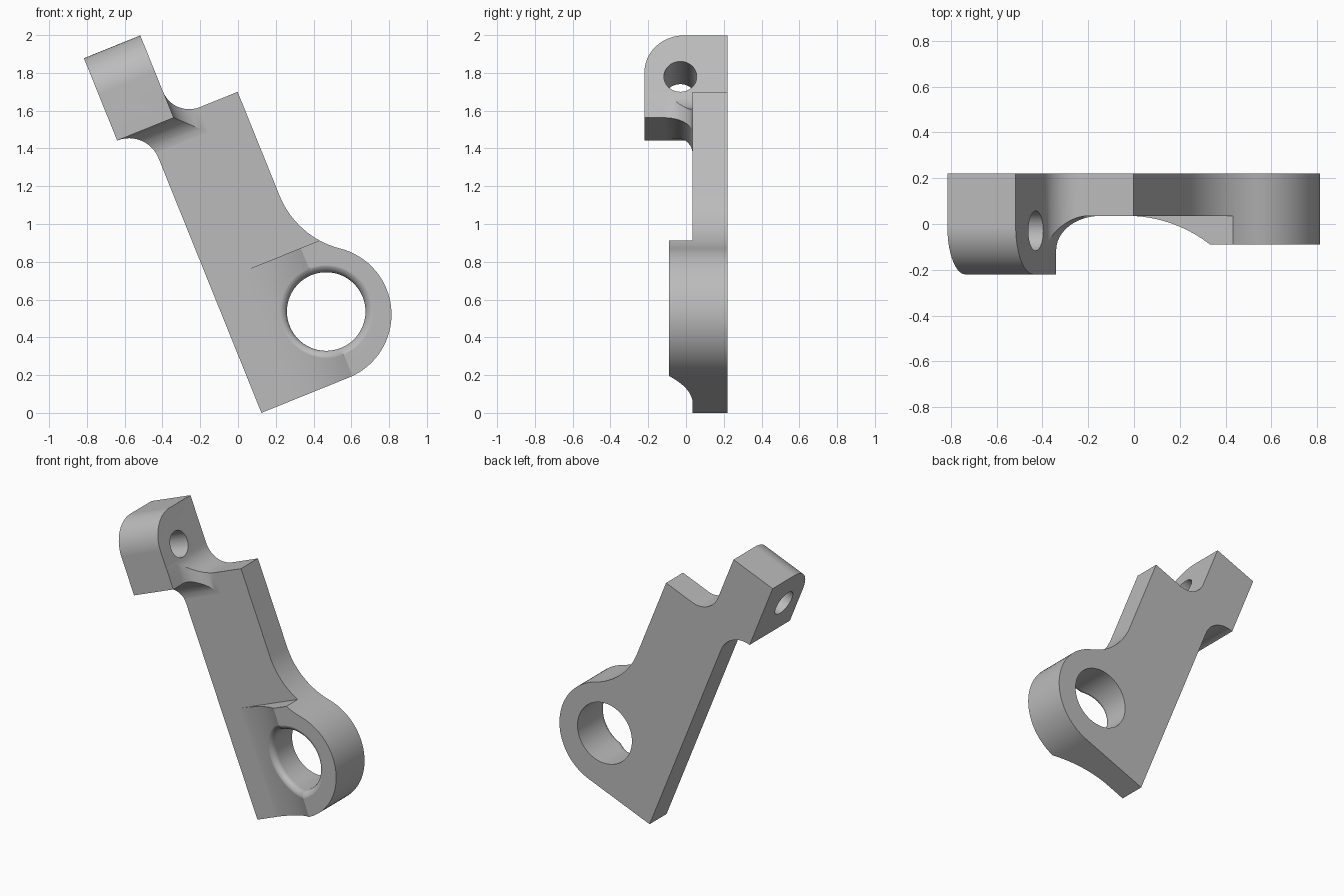
import bpy, bmesh
from math import sin, cos, pi, radians, sqrt
from mathutils import Matrix

cube = bpy.data.objects.get("Cube")
if cube:
    bpy.data.objects.remove(cube)

BACK, ARM_FRONT, BOSS_FRONT, BLOCK_FRONT = 0.22, 0.035, -0.09, -0.22
BLOCK_SIDE, BLOCK_BASE, BLOCK_TOP = 0.154, 1.623, 2.093


def arc(cx, cy, r, a0, a1, n=16):
    angles = [radians(a0 + (a1 - a0) * i / n) for i in range(n + 1)]
    return [(cx + r * cos(a), cy + r * sin(a)) for a in angles]


def loft(name, rings):
    """Closed solid skinned through rings with equal point counts."""
    bm = bmesh.new()
    loops = [[bm.verts.new(p) for p in ring] for ring in rings]
    n = len(loops[0])
    for a, b in zip(loops, loops[1:]):
        for i in range(n):
            j = (i + 1) % n
            bm.faces.new((a[i], a[j], b[j], b[i]))
    bm.faces.new(loops[0][::-1])
    bm.faces.new(loops[-1])
    bmesh.ops.recalc_face_normals(bm, faces=bm.faces)
    mesh = bpy.data.meshes.new(name)
    bm.to_mesh(mesh)
    bm.free()
    obj = bpy.data.objects.new(name, mesh)
    bpy.context.collection.objects.link(obj)
    return obj


def combine(target, tool, operation):
    mod = target.modifiers.new(operation, 'BOOLEAN')
    mod.operation, mod.solver, mod.object = operation, 'EXACT', tool
    bpy.context.view_layer.objects.active = target
    bpy.ops.object.modifier_apply(modifier=mod.name)
    bpy.data.objects.remove(tool)


# Outline of the whole lever, drawn with the arm upright
outline = [(0, 0)]
outline += arc(0.5, 0.36, 0.36, -90, 53.8, 32)
outline += arc(0.99, 1.03, 0.47, 233.8, 180)[1:]
outline += [(0.52, BLOCK_BASE)]
outline += arc(0.304, 1.773, 0.15, 270, 180)
outline += [(BLOCK_SIDE, BLOCK_TOP), (-0.168, BLOCK_TOP)]
outline += arc(-0.168, 1.455, 0.168, 90, 0)
lever = loft("lever_arm", [[(u, y, v) for u, v in outline] for y in (BLOCK_FRONT, BACK)])


def rect(u0, u1, v0, v1, y):
    return [(u0, y, v0), (u1, y, v0), (u1, y, v1), (u0, y, v1)]


# Thickness envelope: thin slab for the arm
envelope = loft("envelope", [rect(-1, 2, -1, 3, ARM_FRONT), rect(-1, 2, -1, 3, 0.4)])

# Upper block with a mitred fillet running into the arm
R = 0.15
steps = [(0, -0.4)]
steps += [(R - R * cos(i * pi / 24), ARM_FRONT + 0.0005 - R + R * sin(i * pi / 24)) for i in range(13)]
steps += [(R, 0.1)]
block = loft("block", [rect(-0.6, BLOCK_SIDE + 0.001 + d, BLOCK_BASE - d, 2.5, y) for d, y in steps])
combine(envelope, block, 'UNION')

# Lower boss whose front sweeps down to the arm in a hollow curve
U0, U1 = 0.13, 0.52
RISE = ARM_FRONT - BOSS_FRONT
SWEEP = ((U1 - U0) ** 2 + RISE ** 2) / (2 * RISE)


def front_at(u):
    if u <= U0:
        return ARM_FRONT
    if u >= U1:
        return BOSS_FRONT
    return ARM_FRONT - SWEEP + sqrt(SWEEP ** 2 - (u - U0) ** 2)


us = [U0 + (U1 - U0) * i / 24 for i in range(25)]
profile = [(U0, 0.1)] + [(u, front_at(u) + 0.0005) for u in us]
profile += [(1.3, BOSS_FRONT), (1.3, 0.1)]
boss = loft("boss", [[(u, y, v) for u, y in profile] for v in (-0.2, 0.731)])
combine(envelope, boss, 'UNION')
combine(lever, envelope, 'INTERSECT')

# Rounded upper front edge of the block
side = [(0.4, -0.5), (0.4, BLOCK_TOP + 0.1), (-0.01, BLOCK_TOP + 0.1)]
side += arc(-0.01, BLOCK_TOP - 0.21, 0.21, 90, 180, 20) + [(-0.22, 1.5), (-0.4, 1.5), (-0.4, -0.5)]
rounding = loft("rounding", [[(u, y, v) for y, v in side] for u in (-1, 2)])
combine(lever, rounding, 'INTERSECT')

# Large bore with a rounded rim that follows the hollow front
HOLE, RIM, N = 0.208, 0.05, 64


def bore_ring(r, offset=None, y=None):
    ring = []
    for i in range(N):
        a = 2 * pi * i / N
        u = 0.519 + r * cos(a)
        ring.append((u, front_at(u) + offset if y is None else y, 0.369 + r * sin(a)))
    return ring


rings = [bore_ring(HOLE, y=0.4)]
for i in range(9):
    a = i * pi / 16
    rings.append(bore_ring(HOLE + RIM * (1 - cos(a)), RIM * (1 - sin(a)) - 0.001))
rings.append(bore_ring(HOLE + RIM, y=-0.4))
combine(lever, loft("bore", rings), 'DIFFERENCE')

# Cross hole through the block
pin = arc(-0.03, 1.858, 0.087, 0, 360, 40)[:-1]
combine(lever, loft("pin_hole", [[(u, y, v) for y, v in pin] for u in (-0.5, 0.5)]), 'DIFFERENCE')

# Tilt the lever and set it on the ground
lever.data.transform(Matrix.Translation((0.124, 0, 0)) @ Matrix.Rotation(radians(-22), 4, 'Y'))

# Plain grey metal
grey = bpy.data.materials.new("plain grey")
grey.use_nodes = True
colour = (0.5, 0.5, 0.5, 1)
grey.diffuse_color = colour
grey.node_tree.nodes["Principled BSDF"].inputs["Base Color"].default_value = colour
lever.data.materials.clear()
lever.data.materials.append(grey)
for poly in lever.data.polygons:
    poly.material_index = 0

bpy.ops.object.select_all(action='DESELECT')
lever.select_set(True)
bpy.context.view_layer.objects.active = lever
bpy.ops.object.shade_smooth_by_angle(angle=radians(25))
weighted = lever.modifiers.new("even_shading", 'WEIGHTED_NORMAL')
weighted.keep_sharp = True
